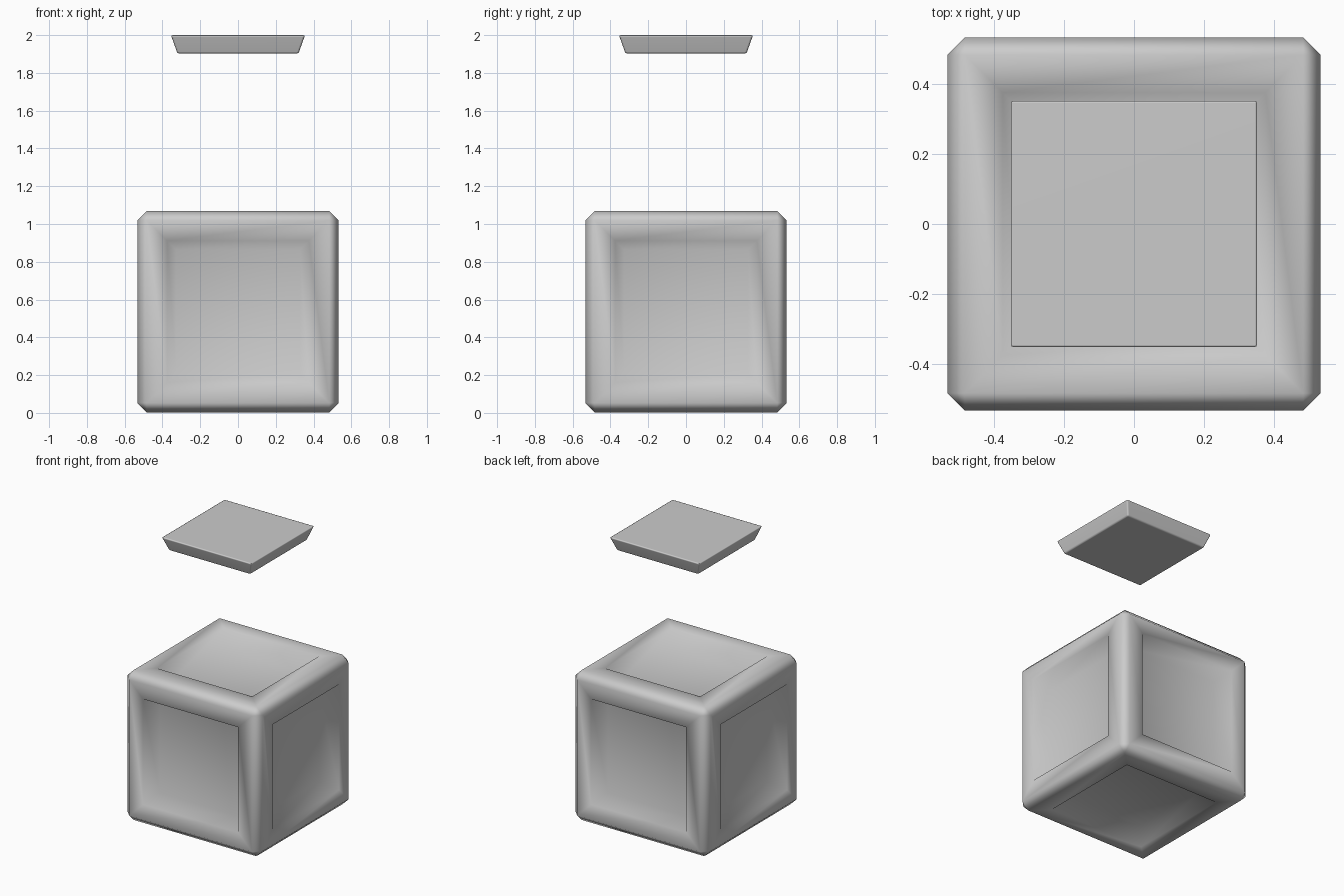
import bpy, bmesh, math
from mathutils import Matrix

if "Cube" in bpy.data.objects:
    bpy.data.objects.remove(bpy.data.objects["Cube"])

BODY = 1.066   # body edge length
ROUND = 0.05   # chamfer of the body edges
OPEN = 0.375   # half width of each recess opening
FLOOR = 0.328  # half width of each recess floor
DEPTH = 0.125  # recess depth


def finish(name, bm):
    """Smooth object whose large faces keep flat shading."""
    bmesh.ops.recalc_face_normals(bm, faces=bm.faces)
    for f in bm.faces:
        f.smooth = True
    mesh = bpy.data.meshes.new(name)
    bm.to_mesh(mesh)
    bm.free()
    obj = bpy.data.objects.new(name, mesh)
    bpy.context.collection.objects.link(obj)
    obj.modifiers.new("weighted_normals", 'WEIGHTED_NORMAL')
    return obj


# Chamfered cube body with a tapered recess in each of its six sides
bm = bmesh.new()
bmesh.ops.create_cube(bm, size=BODY, matrix=Matrix.Translation((0, 0, BODY / 2 + 0.003)))
bmesh.ops.bevel(bm, geom=bm.edges[:], offset=ROUND, segments=1, affect='EDGES')
sides = [f for f in bm.faces if f.calc_area() > 0.5]
bmesh.ops.inset_individual(bm, faces=sides, thickness=BODY / 2 - ROUND - OPEN,
                           depth=0, use_even_offset=True)
bmesh.ops.inset_individual(bm, faces=sides, thickness=OPEN - FLOOR,
                           depth=-DEPTH, use_even_offset=True)
finish("cube_body", bm)

# Tapered lid panel floating above the body, narrower at the bottom
bm = bmesh.new()
bmesh.ops.create_cube(bm, size=1)
for v in bm.verts:
    top = v.co.z > 0
    half = 0.355 if top else 0.32
    v.co = (math.copysign(half, v.co.x), math.copysign(half, v.co.y), 2.0 if top else 1.902)
bmesh.ops.bevel(bm, geom=bm.edges[:], offset=0.01, segments=2, profile=0.5, affect='EDGES')
finish("lid_panel", bm)
